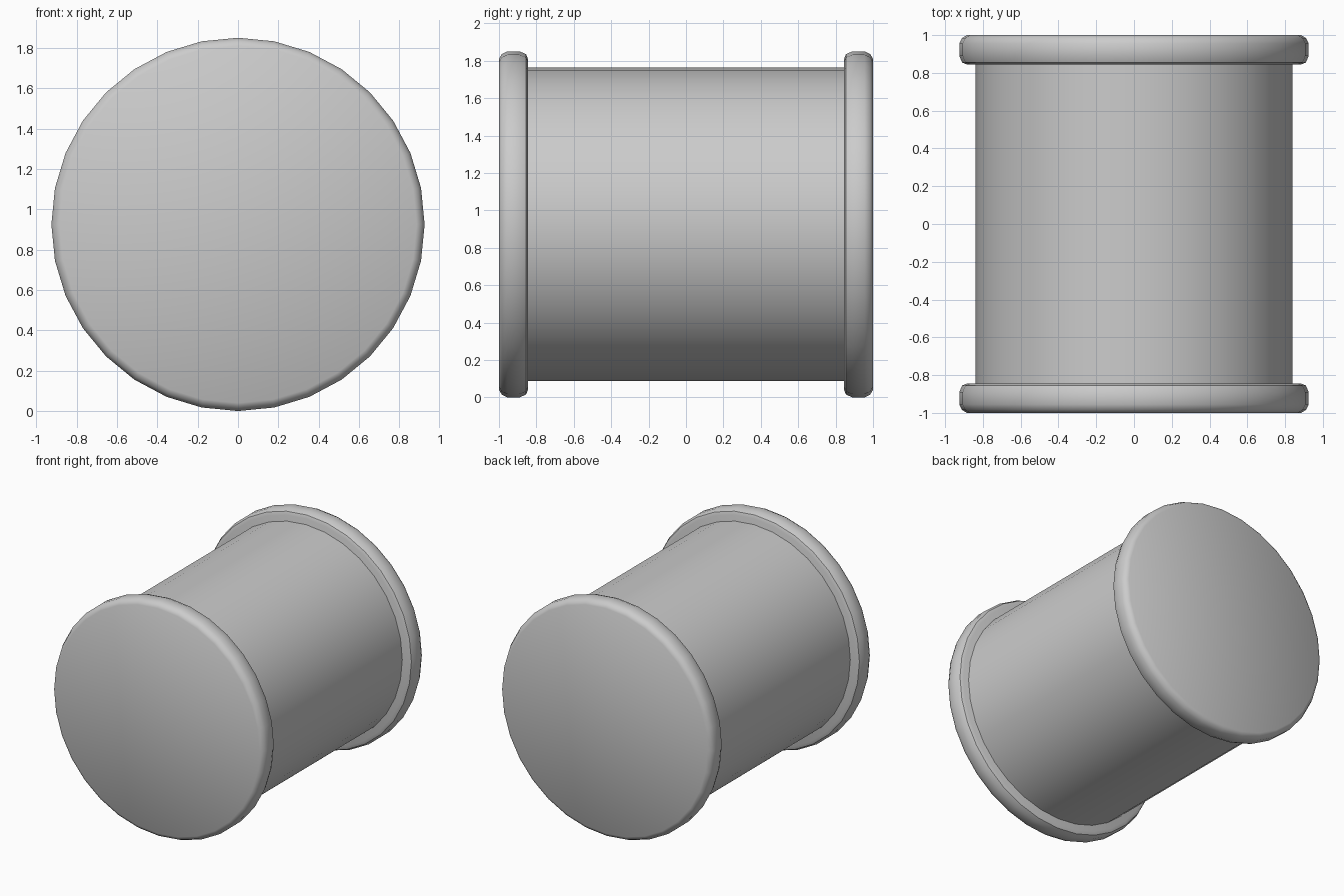
import bpy
import bmesh
import math

cube = bpy.data.objects.get("Cube")
if cube:
    bpy.data.objects.remove(cube, do_unlink=True)

SIDES = 32
CENTRE_Z = 0.925

grey = bpy.data.materials.new("plain grey")
grey.use_nodes = True
colour = (0.6, 0.6, 0.6, 1)
grey.diffuse_color = colour
grey.node_tree.nodes["Principled BSDF"].inputs["Base Color"].default_value = colour


def lathe(name, profile):
    """Turn (radius, y) points about the long axis and cap both ends."""
    bm = bmesh.new()
    rings = []
    for radius, y in profile:
        ring = []
        for i in range(SIDES):
            a = math.tau * i / SIDES
            ring.append(bm.verts.new((radius * math.sin(a), y, CENTRE_Z + radius * math.cos(a))))
        rings.append(ring)
    for low, high in zip(rings, rings[1:]):
        for i in range(SIDES):
            j = (i + 1) % SIDES
            bm.faces.new((low[i], low[j], high[j], high[i]))
    bm.faces.new(rings[0])
    bm.faces.new(rings[-1])
    bmesh.ops.recalc_face_normals(bm, faces=bm.faces)
    mesh = bpy.data.meshes.new(name)
    bm.to_mesh(mesh)
    bm.free()
    mesh.materials.append(grey)
    obj = bpy.data.objects.new(name, mesh)
    bpy.context.collection.objects.link(obj)
    bpy.ops.object.select_all(action='DESELECT')
    obj.select_set(True)
    bpy.context.view_layer.objects.active = obj
    bpy.ops.object.shade_smooth_by_angle(angle=math.radians(40))
    return obj


# Straight round body
lathe("body", [(0.838, -0.88), (0.838, 0.88)])

# Rounded end flanges, mirrored front and back
flange = [(0.885, 0.845), (0.91, 0.855), (0.925, 0.89),
          (0.925, 0.955), (0.91, 0.985), (0.885, 1.0)]
for side, name in ((-1, "front_flange"), (1, "back_flange")):
    lathe(name, [(r, side * y) for r, y in flange])
